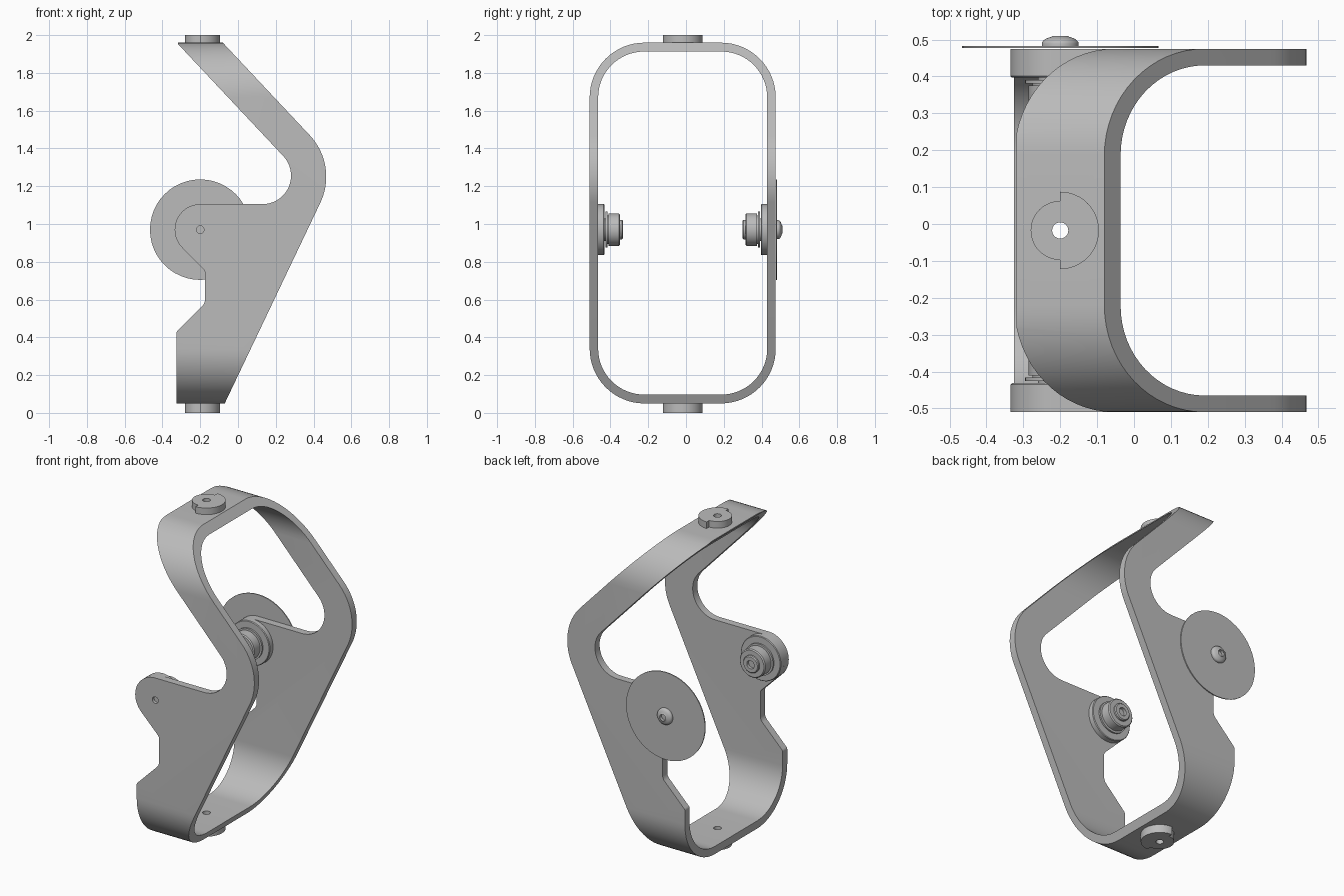
import bpy, bmesh, math
from mathutils import Vector, Matrix

cube = bpy.data.objects.get("Cube")
if cube:
    bpy.data.objects.remove(cube, do_unlink=True)

grey = bpy.data.materials.new("plain grey")
grey.use_nodes = True
COLOR = (0.5, 0.5, 0.5, 1)
grey.diffuse_color = COLOR
grey.node_tree.nodes["Principled BSDF"].inputs["Base Color"].default_value = COLOR

MID_Y = -0.0175              # symmetry plane of the hoop
WALL_IN, WALL_OUT = 0.4475, 0.4925
PIVOT = (-0.2, 0.97)         # x, z


def rounded(points, steps=10):
    """Outline from (a, b, radius) corners, each radius turned into an arc."""
    out = []
    for i, (a, b, r) in enumerate(points):
        p = Vector((a, b))
        if r == 0:
            out.append(p)
            continue
        u = (Vector(points[i - 1][:2]) - p).normalized()
        v = (Vector(points[(i + 1) % len(points)][:2]) - p).normalized()
        half = u.angle(v) / 2
        centre = p + (u + v).normalized() * r / math.sin(half)
        start = p + u * r / math.tan(half) - centre
        end = p + v * r / math.tan(half) - centre
        turn = math.atan2(start.x * end.y - start.y * end.x, start.dot(end))
        out += [centre + Matrix.Rotation(turn * k / steps, 2) @ start for k in range(steps + 1)]
    return out


def circle(a, b, r, n=48):
    return [Vector((a + r * math.cos(math.tau * k / n), b + r * math.sin(math.tau * k / n)))
            for k in range(n)]


def prism(name, outlines, axis, lo, hi):
    """Extrude flat outlines along an axis between lo and hi."""
    place = {"x": lambda p, d: (d, p.x, p.y),
             "y": lambda p, d: (p.x, d, p.y),
             "z": lambda p, d: (p.x, p.y, d)}[axis]
    bm = bmesh.new()
    for outline in outlines:
        base = [bm.verts.new(place(p, lo)) for p in outline]
        top = [bm.verts.new(place(p, hi)) for p in outline]
        bm.faces.new(base)
        bm.faces.new(top)
        for i in range(len(base)):
            j = (i + 1) % len(base)
            bm.faces.new((base[i], base[j], top[j], top[i]))
    return finish(name, bm)


def lathe(name, profile, sign):
    """Turn (radius, distance from the middle plane) points about the pivot axis."""
    bm = bmesh.new()
    rings = [[bm.verts.new((p.x, MID_Y + sign * d, p.y)) for p in circle(*PIVOT, r)]
             for r, d in profile]
    for one, two in zip(rings, rings[1:]):
        for i in range(len(one)):
            j = (i + 1) % len(one)
            bm.faces.new((one[i], one[j], two[j], two[i]))
    bm.faces.new(rings[0])
    bm.faces.new(rings[-1])
    return finish(name, bm)


def finish(name, bm):
    bmesh.ops.recalc_face_normals(bm, faces=bm.faces)
    mesh = bpy.data.meshes.new(name)
    bm.to_mesh(mesh)
    bm.free()
    obj = bpy.data.objects.new(name, mesh)
    bpy.context.collection.objects.link(obj)
    mesh.materials.append(grey)
    return obj


def select(obj):
    bpy.ops.object.select_all(action="DESELECT")
    obj.select_set(True)
    bpy.context.view_layer.objects.active = obj


def combine(obj, other, operation):
    mod = obj.modifiers.new("combine", "BOOLEAN")
    mod.operation, mod.object, mod.solver = operation, other, "EXACT"
    select(obj)
    bpy.ops.object.modifier_apply(modifier=mod.name)
    bpy.data.objects.remove(other, do_unlink=True)


def hoop(name, half_y, z_lo, z_hi, r):
    a, b = MID_Y - half_y, MID_Y + half_y
    corners = [(a, z_lo, r), (b, z_lo, r), (b, z_hi, r), (a, z_hi, r)]
    return prism(name, [rounded(corners, 16)], "x", -0.7, 0.7)


# Bent frame: rounded hoop trimmed to the side silhouette
silhouette = rounded([
    (-0.318, 2.05, 0), (-0.165, 2.05, 0), (0.53, 1.31, 0.32), (-0.118, -0.05, 0),
    (-0.325, -0.05, 0), (-0.325, 0.43, 0.02), (-0.175, 0.58, 0.05), (-0.175, 0.754, 0.03),
    (-0.526, 1.105, 0.135), (0.479, 1.105, 0.151), (-0.318, 1.953, 0)], 18)
frame = hoop("frame", WALL_OUT, 0.05, 1.96, 0.29)
combine(frame, prism("trim", [silhouette], "y", -0.7, 0.7), "INTERSECT")
combine(frame, hoop("opening", WALL_IN, 0.097, 1.913, 0.243), "DIFFERENCE")

# Weight-saving pockets in the inner walls
pockets = [
    [(0.13, 1.67, 0.03), (-0.075, 1.89, 0.03), (-0.2, 1.89, 0.02), (0.064, 1.609, 0.03)],
    [(0.202, 1.594, 0.03), (0.476, 1.302, 0.27), (0.39, 1.13, 0.025), (0.32, 1.15, 0.025),
     (0.345, 1.31, 0.1), (0.136, 1.532, 0.03)],
    [(-0.13, 1.06, 0.02), (0.36, 1.06, 0.03), (0.14, 0.6, 0.03), (-0.13, 0.82, 0.02)],
    [(-0.13, 0.73, 0.02), (0.09, 0.54, 0.02), (0.045, 0.43, 0.02), (-0.27, 0.43, 0.02),
     (-0.13, 0.57, 0.03)],
    [(-0.285, 0.37, 0.03), (0.03, 0.37, 0.03), (-0.08, 0.13, 0.02), (-0.285, 0.13, 0.03)],
]
cutter = prism("pockets", [rounded(p) for p in pockets], "y", -0.7, 0.7)
combine(cutter, hoop("pocket_depth", WALL_IN + 0.022, 0.075, 1.935, 0.265), "INTERSECT")
combine(frame, cutter, "DIFFERENCE")
combine(frame, prism("pivot_hole", [circle(*PIVOT, 0.02, 24)], "y", -0.7, -0.48), "DIFFERENCE")
combine(frame, prism("post_hole", [circle(-0.2, -0.0175, 0.022, 24)], "z", -0.2, 2.2), "DIFFERENCE")
parts = [frame]

# Stepped round knobs on the top and bottom of the frame
cam = []
for side, radius in ((-1, 0.105), (1, 0.08)):
    for k in range(25):
        t = math.pi * (k / 24 + side / 2)
        cam.append(Vector((-0.2 + radius * math.cos(t), -0.0175 + radius * math.sin(t))))
for name, lo, hi in (("top_knob", 1.955, 2.0), ("bottom_knob", 0.0, 0.055)):
    knob = prism(name, [cam], "z", lo, hi)
    combine(knob, prism("knob_hole", [circle(-0.2, -0.0175, 0.022, 24)], "z", -0.2, 2.2), "DIFFERENCE")
    parts.append(knob)

# Pivot bosses and rollers on both inner walls
for name, sign in (("front", -1), ("back", 1)):
    parts.append(lathe(name + "_boss", [(0.135, 0.475), (0.135, 0.418), (0.131, 0.414)], sign))
    parts.append(lathe(name + "_roller", [
        (0.06, 0.42), (0.06, 0.408), (0.095, 0.408), (0.095, 0.398), (0.075, 0.398),
        (0.075, 0.393), (0.086, 0.393), (0.086, 0.338), (0.08, 0.332), (0.052, 0.332),
        (0.052, 0.322), (0.047, 0.317), (0.025, 0.317), (0.025, 0.335)], sign))

# Thin outer disc and its domed screw
parts.append(lathe("outer_disc", [(0.266, 0.494), (0.266, 0.5)], 1))
dome = [(0.05 * math.cos(t), 0.506 + 0.0215 * math.sin(t))
        for t in (math.radians(10 * k) for k in range(7))]
parts.append(lathe("disc_screw", [(0.05, 0.498)] + dome + [(0.02, 0.5275), (0.02, 0.51)], 1))

for obj in parts:
    select(obj)
    bpy.ops.object.shade_smooth_by_angle(angle=math.radians(30))
